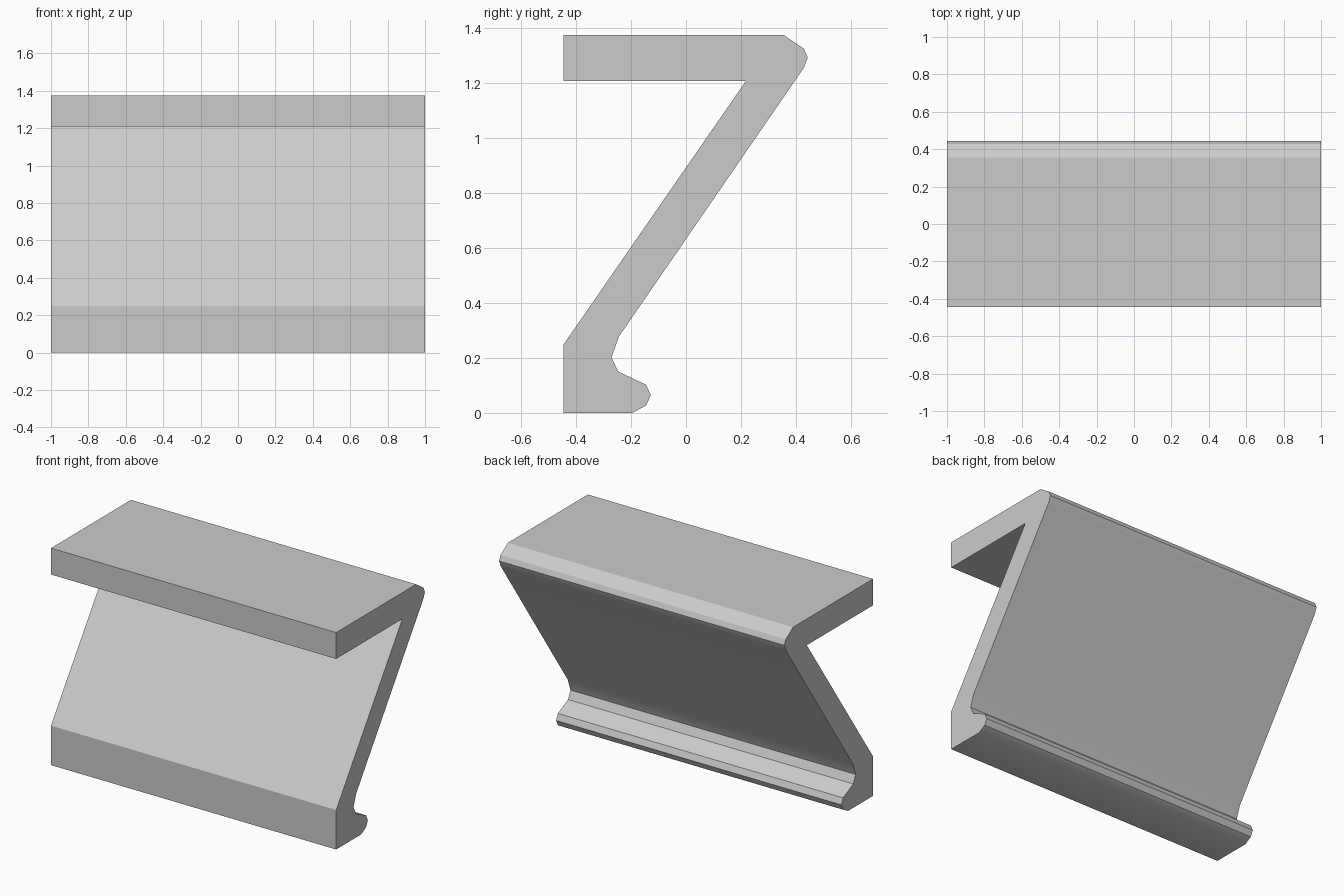
import bpy
import bmesh
import math
from mathutils import Vector

cube = bpy.data.objects.get("Cube")
if cube:
    bpy.data.objects.remove(cube, do_unlink=True)

HALF_WIDTH = 1.0

# Side profile (y, z): foot with rounded heel, slanted web, rounded top corner, shelf
PROFILE = [
    (-0.445, 0), (-0.195, 0), (-0.145, 0.027), (-0.128, 0.064),
    (-0.145, 0.102), (-0.247, 0.151), (-0.271, 0.202), (-0.244, 0.278),
    (0.429, 1.256), (0.443, 1.293), (0.429, 1.326), (0.356, 1.375),
    (-0.445, 1.375), (-0.445, 1.208), (0.218, 1.208), (-0.445, 0.25),
]

# Single grey material
grey = bpy.data.materials.new("light_grey")
colour = (0.6, 0.6, 0.6, 1)
grey.use_nodes = True
grey.diffuse_color = colour
grey.node_tree.nodes["Principled BSDF"].inputs["Base Color"].default_value = colour

# Extrude the profile across the full width
bm = bmesh.new()
cap = bm.faces.new([bm.verts.new((-HALF_WIDTH, y, z)) for y, z in PROFILE])
result = bmesh.ops.extrude_face_region(bm, geom=[cap], use_keep_orig=True)
moved = [v for v in result["geom"] if isinstance(v, bmesh.types.BMVert)]
bmesh.ops.translate(bm, verts=moved, vec=Vector((2 * HALF_WIDTH, 0, 0)))
bmesh.ops.recalc_face_normals(bm, faces=bm.faces)

mesh = bpy.data.meshes.new("z_section_bracket")
bm.to_mesh(mesh)
bm.free()
mesh.materials.append(grey)
bracket = bpy.data.objects.new("z_section_bracket", mesh)
bpy.context.collection.objects.link(bracket)

# Smooth the small rounded corners, keep the main edges sharp
bpy.ops.object.select_all(action="DESELECT")
bracket.select_set(True)
bpy.context.view_layer.objects.active = bracket
bpy.ops.object.shade_smooth_by_angle(angle=math.radians(30))
